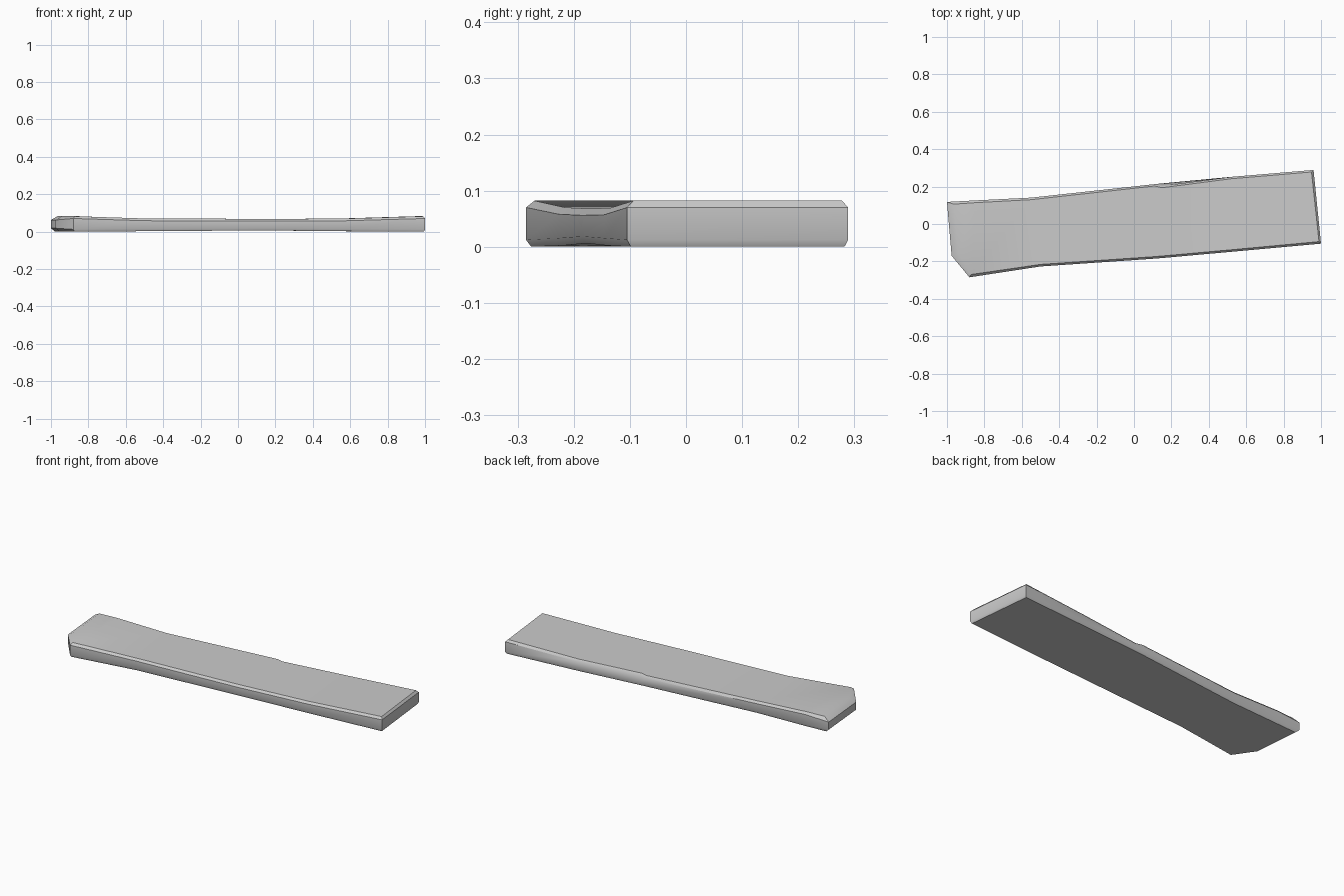
import bpy, bmesh, math

if "Cube" in bpy.data.objects:
    bpy.data.objects.remove(bpy.data.objects["Cube"])

# Stations along the plank: front x, y, inset x, y | back x, y, inset x, y |
# heights: bottom, side low, side high, top
stations = [
    ((-0.975, -0.17, 0.035, 0.015), (-1.0, 0.118, 0.035, -0.012), (0.0, 0.018, 0.062, 0.082)),
    ((-0.88, -0.285, 0.008, 0.015), (-0.85, 0.126, 0.0, -0.012), (0.0, 0.012, 0.070, 0.082)),
    ((-0.50, -0.227, 0.0, 0.011), (-0.55, 0.141, 0.0, -0.011), (0.002, 0.015, 0.058, 0.070)),
    ((0.10, -0.186, 0.0, 0.011), (0.11, 0.213, 0.0, -0.010), (0.006, 0.018, 0.056, 0.068)),
    ((0.15, -0.182, 0.0, 0.011), (0.15, 0.217, 0.0, -0.010), (0.006, 0.018, 0.056, 0.068)),
    ((0.55, -0.146, 0.0, 0.011), (0.52, 0.252, 0.0, -0.010), (0.002, 0.015, 0.057, 0.069)),
    ((1.0, -0.105, -0.011, 0.011), (0.96, 0.289, -0.011, -0.011), (0.0, 0.012, 0.070, 0.082)),
]
CHIP = 4  # station where the back upper edge is chipped

bm = bmesh.new()


def column(p, z, chip=0.0):
    """Four vertices of one edge column: inset bottom, side, side, inset top."""
    x, y, ix, iy = p
    return [bm.verts.new((x + ix * 0.6, y + iy * 0.6, z[0])),
            bm.verts.new((x, y, z[1])),
            bm.verts.new((x, y - chip, z[2])),
            bm.verts.new((x + ix, y + iy - chip, z[3]))]


# Plank rings, joined into a closed eight-sided bar
rings = []
for i, (f, b, z) in enumerate(stations):
    back = column(b, z, 0.013 if i == CHIP else 0.0)
    rings.append(column(f, z) + back[::-1])
for r, s in zip(rings, rings[1:]):
    for k in range(8):
        n = (k + 1) % 8
        bm.faces.new((r[k], s[k], s[n], r[n]))

# End caps with their chamfers
for r in (rings[0], rings[-1]):
    for k in range(3):
        bm.faces.new((r[k], r[k + 1], r[6 - k], r[7 - k]))

bmesh.ops.recalc_face_normals(bm, faces=bm.faces)
mesh = bpy.data.meshes.new("plank")
bm.to_mesh(mesh)
bm.free()
plank = bpy.data.objects.new("plank", mesh)
bpy.context.collection.objects.link(plank)
bpy.context.view_layer.objects.active = plank
plank.select_set(True)
bpy.ops.object.shade_smooth_by_angle(angle=math.radians(35))
